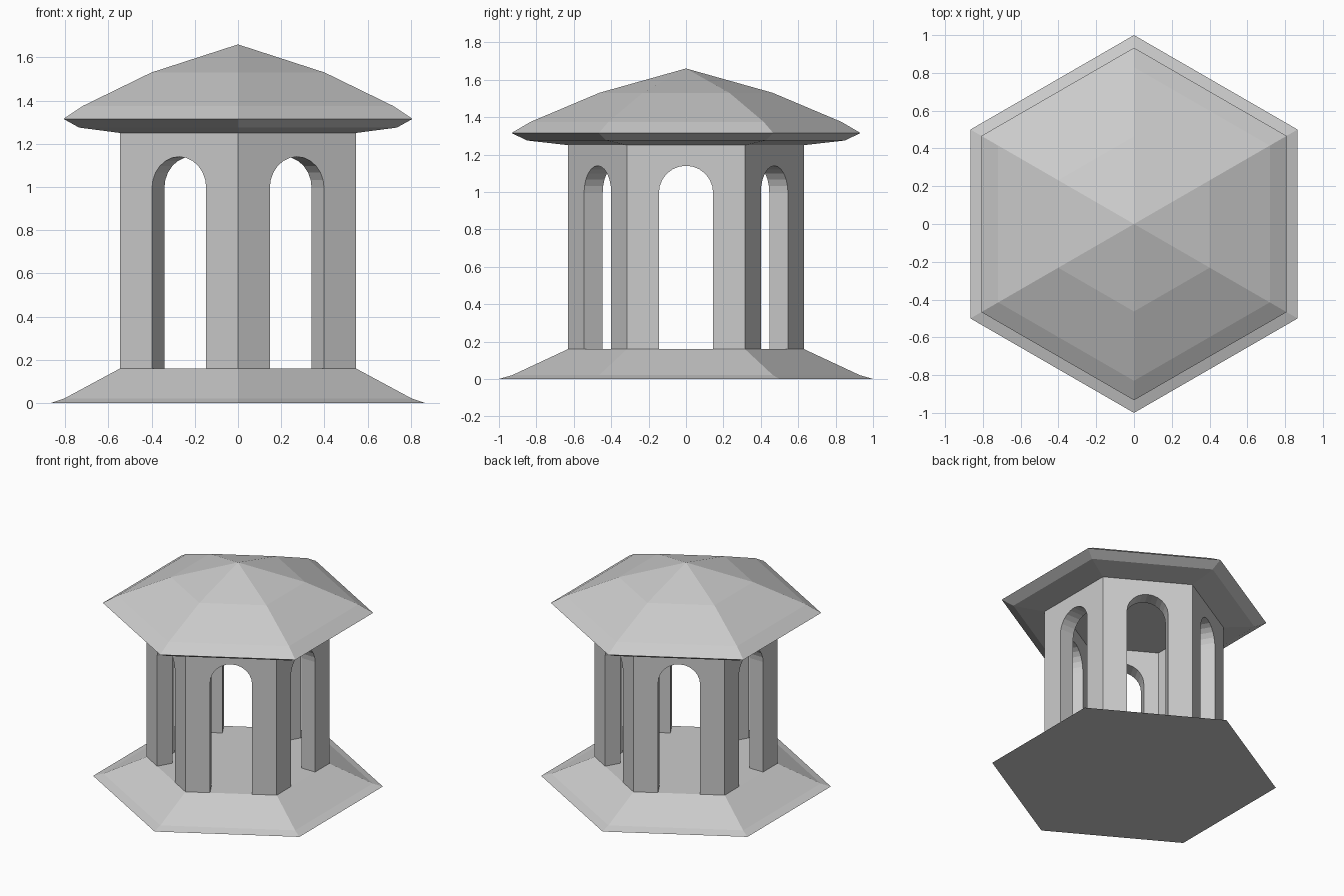
import bpy, bmesh, math
from mathutils import Matrix, Vector

cube = bpy.data.objects.get("Cube")
if cube:
    bpy.data.objects.remove(cube)

SIDES = 6
WALL_R, FLOOR_Z, EAVE_Z = 0.63, 0.16, 1.25

stone = bpy.data.materials.new("grey_stone")
stone.use_nodes = True
stone.diffuse_color = (0.6, 0.6, 0.6, 1)
stone.node_tree.nodes["Principled BSDF"].inputs["Base Color"].default_value = (0.6, 0.6, 0.6, 1)


def finish(name, bm):
    bmesh.ops.remove_doubles(bm, verts=bm.verts, dist=0.0005)
    bmesh.ops.recalc_face_normals(bm, faces=bm.faces)
    mesh = bpy.data.meshes.new(name)
    bm.to_mesh(mesh)
    bm.free()
    mesh.materials.append(stone)
    obj = bpy.data.objects.new(name, mesh)
    bpy.context.collection.objects.link(obj)
    return obj


def hexagonal_solid(name, profile):
    """Stack hexagonal rings of (radius, height), capping the open ends."""
    bm = bmesh.new()
    rings = []
    for r, z in profile:
        angles = [math.pi / 2 + math.tau * i / SIDES for i in range(SIDES)]
        rings.append([bm.verts.new((r * math.cos(a), r * math.sin(a), z)) for a in angles]
                     if r else [bm.verts.new((0, 0, z))] * SIDES)
    for low, high in zip(rings, rings[1:]):
        for i in range(SIDES):
            j = (i + 1) % SIDES
            corners = [low[i], low[j], high[j], high[i]]
            bm.faces.new(list(dict.fromkeys(corners)))
    for ring in (rings[0], rings[-1]):
        if len(set(ring)) > 1:
            bm.faces.new(ring)
    return finish(name, bm)


def arched_walls(name, thickness=0.115, half_door=0.145, spring=0.995, steps=12):
    """Six wall panels with arched doorways, mitred at the corners."""
    bm = bmesh.new()
    apothem = WALL_R * math.cos(math.pi / SIDES)
    arch = [(half_door * -math.cos(math.pi * i / steps),
             spring + half_door * math.sin(math.pi * i / steps)) for i in range(steps + 1)]
    door = [(-half_door, FLOOR_Z)] + arch + [(half_door, FLOOR_Z)]
    for side in range(SIDES):
        turn = Matrix.Rotation(math.tau * side / SIDES, 3, 'Z')
        skins = []
        for depth in (apothem, apothem - thickness):
            half = depth * math.tan(math.pi / SIDES)
            outline = door + [(half, FLOOR_Z), (half, EAVE_Z), (-half, EAVE_Z), (-half, FLOOR_Z)]
            skins.append([bm.verts.new(turn @ Vector((depth, u, z))) for u, z in outline])
            bm.faces.new(skins[-1])
        outer, inner = skins
        # door reveal, then the hidden top and feet
        last = len(door) - 1
        for i in list(range(last)) + [last, last + 2, last + 4]:
            j = (i + 1) % len(outer)
            if i == last + 2:
                i, j = last + 2, last + 3
            bm.faces.new((outer[i], outer[j], inner[j], inner[i]))
    return finish(name, bm)


# Sloping plinth with a flat floor
hexagonal_solid("base", [(1, 0), (0.93, 0.02), (WALL_R, FLOOR_Z)])

# Arcade of doorways
arched_walls("arched_walls")

# Faceted roof with a bevelled underside
hexagonal_solid("roof", [(WALL_R, EAVE_Z), (0.85, 1.275), (0.933, 1.315),
                         (0.83, 1.375), (0.463, 1.53), (0, 1.66)])
